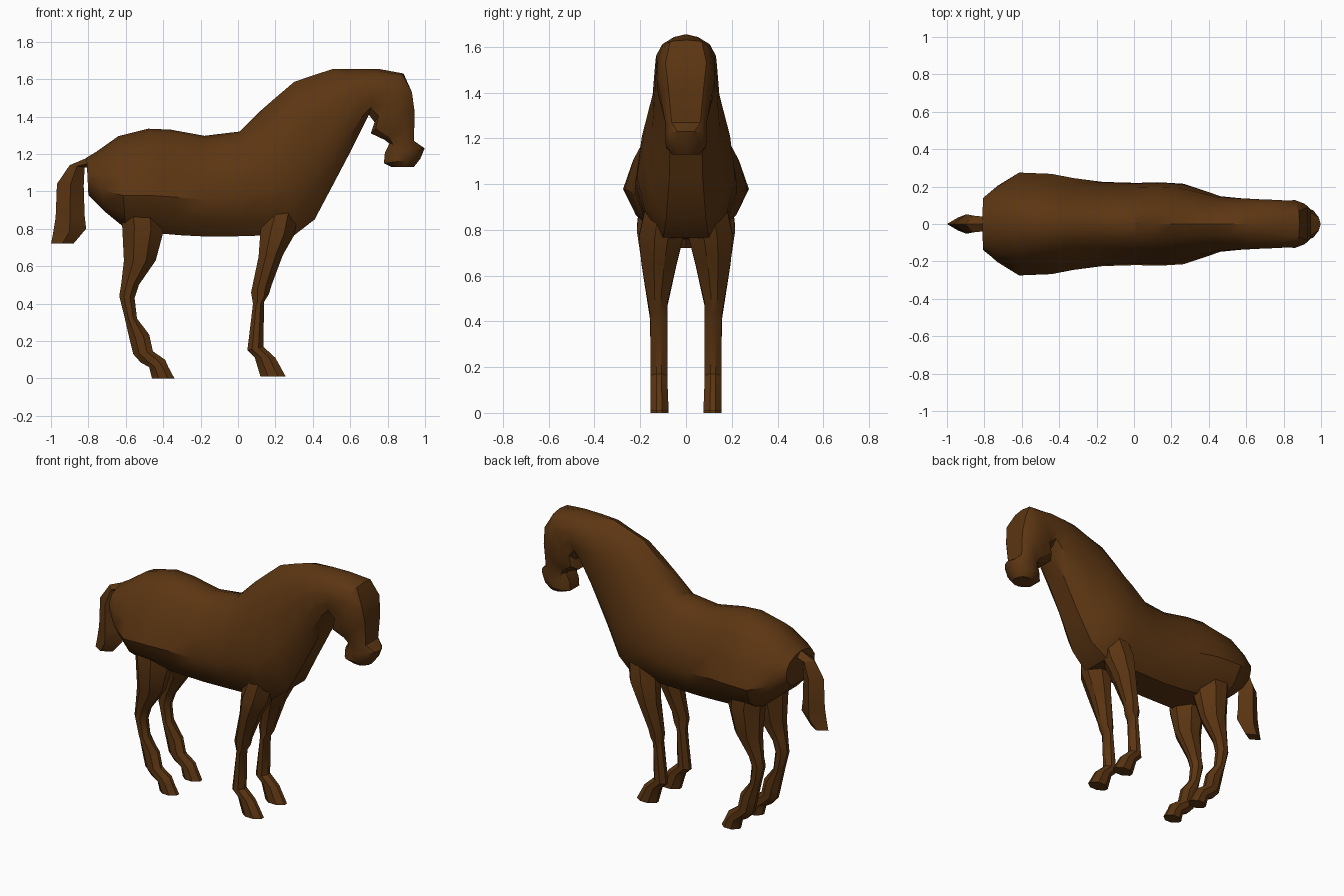
import bpy, bmesh, math

coat = bpy.data.materials.new("brown coat")
coat.diffuse_color = (0.105, 0.036, 0.006, 1)


def loft(name, rings):
    """Skin a list of equal-length point rings and close both ends."""
    bm = bmesh.new()
    vr = [[bm.verts.new(p) for p in r] for r in rings]
    n = len(vr[0])
    for a, b in zip(vr, vr[1:]):
        for i in range(n):
            j = (i + 1) % n
            bm.faces.new((a[i], a[j], b[j], b[i]))
    bm.faces.new(vr[0])
    bm.faces.new(vr[-1])
    bmesh.ops.recalc_face_normals(bm, faces=bm.faces[:])
    me = bpy.data.meshes.new(name)
    bm.to_mesh(me)
    bm.free()
    me.materials.append(coat)
    ob = bpy.data.objects.new(name, me)
    bpy.context.collection.objects.link(ob)
    bpy.ops.object.select_all(action='DESELECT')
    ob.select_set(True)
    bpy.context.view_layer.objects.active = ob
    bpy.ops.object.shade_smooth_by_angle(angle=math.radians(32))
    return ob


# Half cross-sections: (distance from top to bottom, share of half width)
TORSO = [(0, 0), (.03, .28), (.16, .58), (.40, .85), (.64, 1), (.84, .82), (1, .45), (1, 0)]
NECK = [(0, 0), (.05, .40), (.18, .80), (.38, 1), (.64, 1), (.85, .85), (1, .5), (1, 0)]
HEAD = [(0, 0), (0, .70), (.10, .86), (.32, 1), (.62, .96), (.88, .80), (1, .5), (1, 0)]


def section(tx, tz, bx, bz, w, kind):
    shapes = [TORSO, NECK, HEAD, HEAD]
    k = int(kind)
    f = kind - k
    half = []
    for (t0, w0), (t1, w1) in zip(shapes[k], shapes[k + 1]):
        t, s = t0 + (t1 - t0) * f, w0 + (w1 - w0) * f
        half.append((tx + (bx - tx) * t, s * w, tz + (bz - tz) * t))
    return half + [(x, -y, z) for x, y, z in half[-2:0:-1]]


# Torso, neck and head: top x, top z, bottom x, bottom z, half width, shape
body = [
    (-.81, 1.18, -.80, .98, .14, 1), (-.76, 1.21, -.71, .89, .205, .6),
    (-.64, 1.295, -.60, .80, .275, 0), (-.48, 1.335, -.42, .775, .268, 0),
    (-.36, 1.33, -.30, .765, .245, 0), (-.18, 1.297, -.16, .758, .225, .2),
    (.01, 1.32, 0, .76, .22, .2), (.12, 1.43, .17, .765, .222, .2),
    (.20, 1.50, .30, .765, .215, .3), (.30, 1.585, .41, .85, .18, .6),
    (.40, 1.62, .50, 1.02, .148, .9), (.51, 1.655, .60, 1.21, .138, 1),
    (.62, 1.655, .675, 1.36, .133, 1), (.75, 1.655, .70, 1.41, .13, 1),
    (.885, 1.63, .73, 1.37, .125, 1.5), (.93, 1.53, .71, 1.31, .128, 2),
    (.945, 1.42, .785, 1.275, .11, 2), (.94, 1.27, .81, 1.255, .09, 2),
    (.998, 1.23, .785, 1.205, .09, 1), (.975, 1.175, .78, 1.15, .088, 1),
    (.94, 1.13, .82, 1.13, .06, 1),
]
loft("body_and_head", [section(*r) for r in body])


def leg_ring(xb, zb, xf, zf, yi, yo, side):
    """Eight-sided leg section between a back and a front point."""
    pts = []
    for u, v in [(0, .35), (0, .65), (.3, 1), (.7, 1), (1, .65), (1, .35), (.7, 0), (.3, 0)]:
        pts.append((xb + (xf - xb) * u, side * (yi + (yo - yi) * v), zb + (zf - zb) * u))
    return pts


# Legs: back x, back z, front x, front z, inner y, outer y
front_leg = [
    (.16, .93, .33, .93, .01, .17), (.12, .79, .30, .765, .01, .205),
    (.11, .65, .24, .66, .04, .195), (.07, .46, .18, .50, .08, .167),
    (.08, .40, .165, .45, .08, .158), (.078, .38, .14, .41, .08, .156),
    (.05, .15, .135, .17, .08, .156), (.09, .11, .20, .11, .08, .156),
    (.12, .01, .255, .01, .076, .156),
]
hind_leg = [
    (-.64, .95, -.40, .95, .03, .20), (-.62, .83, -.40, .78, .01, .215),
    (-.61, .63, -.44, .63, .05, .19), (-.625, .50, -.53, .50, .08, .165),
    (-.635, .44, -.553, .43, .08, .158), (-.605, .32, -.54, .32, .08, .156),
    (-.58, .21, -.475, .235, .08, .156), (-.56, .13, -.455, .145, .08, .156),
    (-.52, .085, -.39, .10, .08, .156), (-.475, .06, -.372, .06, .08, .156),
    (-.46, 0, -.34, 0, .076, .156),
]
for side, label in ((1, "left"), (-1, "right")):
    loft("front_leg_" + label, [leg_ring(*r, side) for r in front_leg])
    loft("hind_leg_" + label, [leg_ring(*r, side) for r in hind_leg])

# Tail: outer x, outer z, inner x, inner z, half width
tail = [
    (-.77, 1.195, -.76, 1.12, .035), (-.90, 1.14, -.82, 1.13, .045),
    (-.968, 1.04, -.825, 1.03, .052), (-.975, .86, -.82, .87, .052),
    (-.99, .77, -.812, .80, .05), (-1, .72, -.88, .72, .035),
]
loft("tail", [[(a, 0, b), ((a + c) / 2, w, (b + d) / 2), (c, 0, d),
               ((a + c) / 2, -w, (b + d) / 2)] for a, b, c, d, w in tail])
